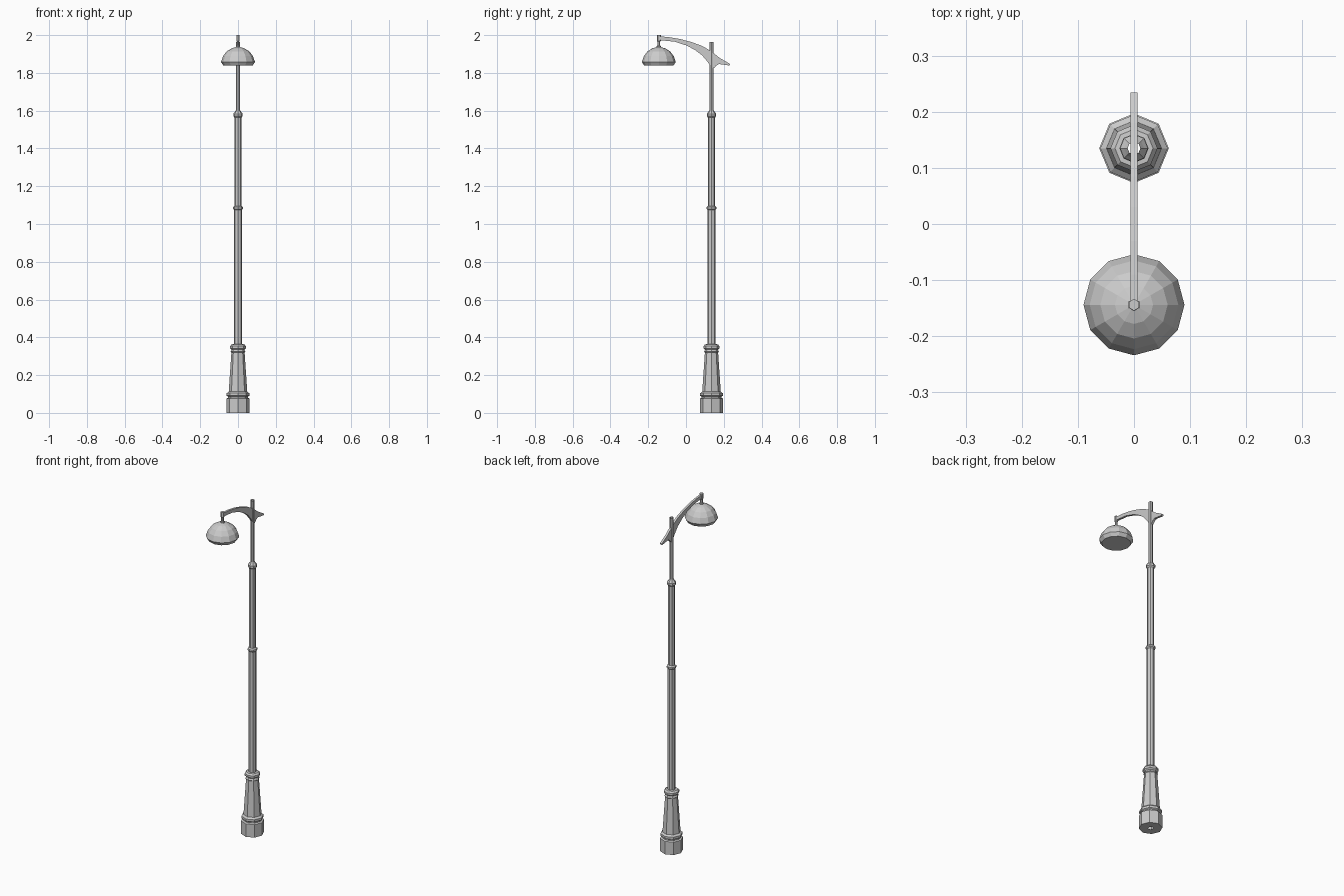
import bpy, bmesh, math

if "Cube" in bpy.data.objects:
    bpy.data.objects.remove(bpy.data.objects["Cube"])

POLE_Y, LAMP_Y = 0.135, -0.144


def make_object(name, bm):
    bmesh.ops.recalc_face_normals(bm, faces=bm.faces)
    mesh = bpy.data.meshes.new(name)
    bm.to_mesh(mesh)
    bm.free()
    obj = bpy.data.objects.new(name, mesh)
    bpy.context.collection.objects.link(obj)
    return obj


def lathe(name, profile, sides, y, start=0.0, cap_bottom=False, cap_top=False):
    """Faceted turned part from (radius, z) pairs, running bottom to top."""
    bm = bmesh.new()
    rings = []
    for r, z in profile:
        rings.append([bm.verts.new((r * math.cos(start + 2 * math.pi * i / sides),
                                    y + r * math.sin(start + 2 * math.pi * i / sides), z))
                      for i in range(sides)])
    for a, b in zip(rings, rings[1:]):
        for i in range(sides):
            j = (i + 1) % sides
            bm.faces.new((a[i], a[j], b[j], b[i]))
    if cap_bottom:
        bm.faces.new(rings[0][::-1])
    if cap_top:
        bm.faces.new(rings[-1])
    return make_object(name, bm)


def collar(r, bulge, z, h):
    """Profile points of a raised ring around a shaft."""
    return [(r, z - h), (bulge, z - h * 0.45), (bulge, z + h * 0.45)]


# Flared pedestal, open in the middle underneath
lathe("base", [(0.013, 0.0), (0.062, 0.0), (0.062, 0.076), (0.052, 0.08), (0.052, 0.086),
               (0.06, 0.091), (0.06, 0.104), (0.049, 0.113), (0.035, 0.32),
               (0.039, 0.324), (0.034, 0.335), (0.042, 0.342), (0.042, 0.354), (0.034, 0.363),
               (0.02, 0.364)], 8, POLE_Y)

# Stepped pole with two collars, hollow at the top
lathe("pole", [(0.021, 0.36)] + collar(0.021, 0.026, 1.085, 0.011) + [(0.018, 1.096)]
      + collar(0.018, 0.025, 1.577, 0.014) + [(0.018, 1.592), (0.0115, 1.602), (0.0115, 1.963)],
      8, POLE_Y)

# Curved flat bracket arm with a pointed tail
outline = [(-0.144, 1.994), (-0.09, 1.989), (-0.03, 1.979), (0.03, 1.963), (0.085, 1.943),
           (0.135, 1.914), (0.18, 1.878), (0.234, 1.847), (0.23, 1.839), (0.175, 1.847),
           (0.16, 1.838), (0.148, 1.825), (0.136, 1.825), (0.115, 1.858), (0.085, 1.893), (0.045, 1.923),
           (0.0, 1.946), (-0.06, 1.965), (-0.144, 1.974)]
bm = bmesh.new()
face = bm.faces.new([bm.verts.new((-0.0065, y, z)) for y, z in outline])
ext = bmesh.ops.extrude_face_region(bm, geom=[face])
bmesh.ops.translate(bm, vec=(0.013, 0, 0),
                    verts=[v for v in ext["geom"] if isinstance(v, bmesh.types.BMVert)])
make_object("bracket_arm", bm)

# Hexagonal hanger between arm and lamp
lathe("lamp_hanger", [(0.011, 1.925), (0.011, 1.942), (0.007, 1.946), (0.007, 1.966),
                      (0.0105, 1.97), (0.0105, 2.0)], 6, LAMP_Y, math.pi / 2, True, True)

# Twelve-sided domed shade with an inset underside
lathe("lamp_shade", [(0.077, 1.838), (0.09, 1.858), (0.079, 1.889), (0.06, 1.914),
                     (0.034, 1.93), (0.01, 1.937)], 12, LAMP_Y, 0.0, True, True)
